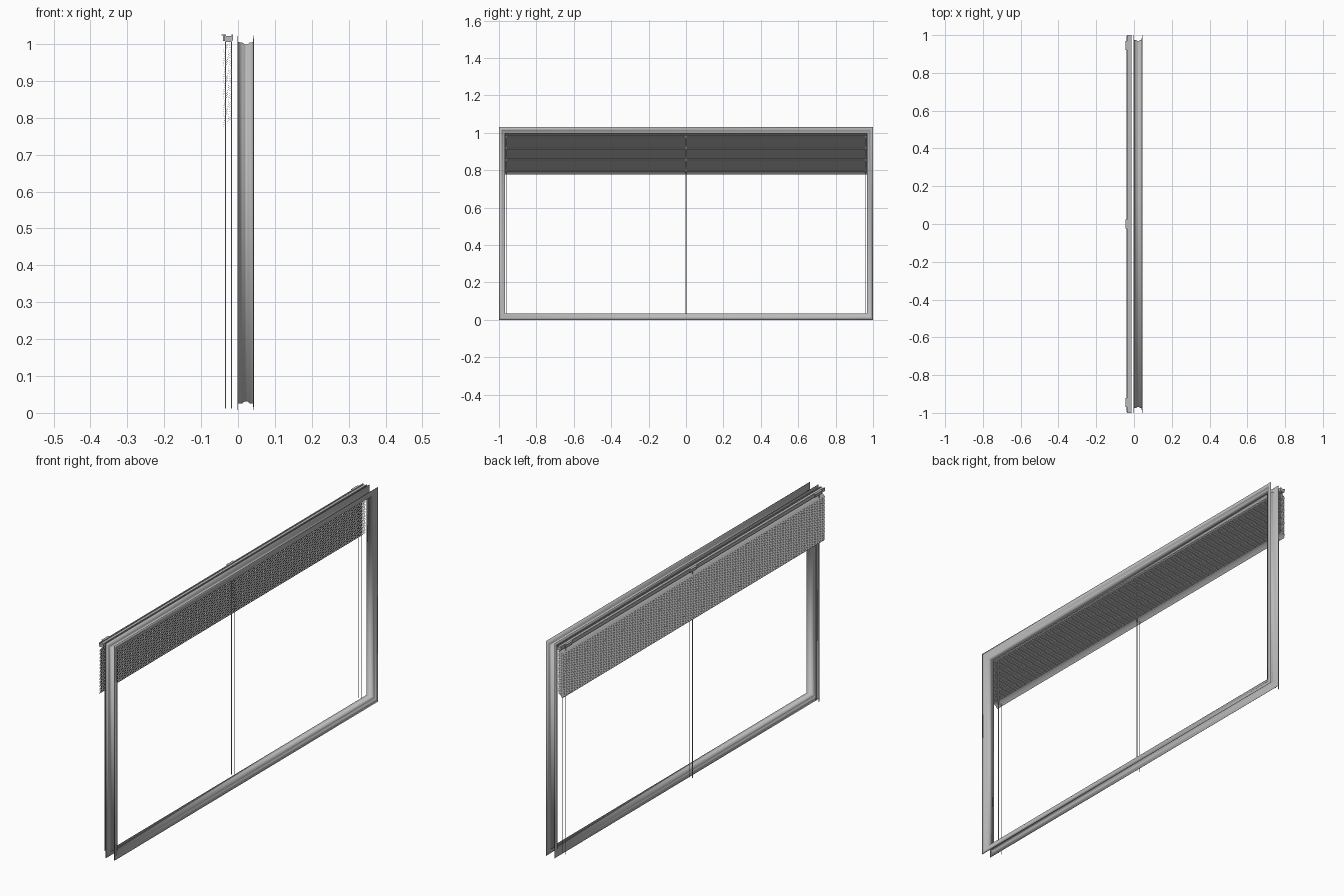
import bpy, bmesh, math

if "Cube" in bpy.data.objects:
    bpy.data.objects.remove(bpy.data.objects["Cube"])


def material(name, value):
    m = bpy.data.materials.new(name)
    m.use_nodes = True
    m.diffuse_color = (value, value, value, 1)
    m.node_tree.nodes["Principled BSDF"].inputs["Base Color"].default_value = (value, value, value, 1)
    return m


GREY = material("light grey", 0.5)
HEIGHT = 1.03


def finish(name, bm, smooth_angle=0):
    bmesh.ops.recalc_face_normals(bm, faces=bm.faces)
    mesh = bpy.data.meshes.new(name)
    bm.to_mesh(mesh)
    bm.free()
    mesh.materials.append(GREY)
    obj = bpy.data.objects.new(name, mesh)
    bpy.context.collection.objects.link(obj)
    if smooth_angle:
        bpy.context.view_layer.objects.active = obj
        obj.select_set(True)
        bpy.ops.object.shade_smooth_by_angle(angle=math.radians(smooth_angle))
        obj.select_set(False)


def bridge(bm, rings, closed):
    pairs = list(zip(rings, rings[1:])) + ([(rings[-1], rings[0])] if closed else [])
    for a, b in pairs:
        for i in range(len(a)):
            j = (i + 1) % len(a)
            bm.faces.new((a[i], a[j], b[j], b[i]))


def picture_frame(name, profile):
    """Sweep (x, inset) points around the rectangular opening with mitred corners."""
    bm = bmesh.new()
    rings = []
    for sy, top in ((-1, 0), (1, 0), (1, 1), (-1, 1)):
        rings.append([bm.verts.new((x, sy * (1 - d), HEIGHT - d if top else d)) for x, d in profile])
    bridge(bm, rings, True)
    finish(name, bm, 100)


def extrude_y(bm, section, y0, y1):
    """Extrude a closed (x, z) section along y."""
    rings = [[bm.verts.new((x, y, z)) for x, z in section] for y in (y0, y1)]
    bridge(bm, rings, False)
    for ring in rings:
        bm.faces.new(ring)


def box(bm, x0, x1, y0, y1, z0, z1):
    extrude_y(bm, [(x0, z0), (x1, z0), (x1, z1), (x0, z1)], y0, y1)


# Channel frame with thin flanges, a grooved core and a small bead on each face
picture_frame("window_frame", [
    (-0.002, 0), (-0.001, 0), (0, 0.025), (0.012, 0.026), (0.018, 0.031), (0.026, 0.031),
    (0.032, 0.026), (0.042, 0.025), (0.043, 0), (0.044, 0), (0.044, 0.014), (0.041, 0.016),
    (0.041, 0.026), (0.037, 0.033), (0.004, 0.033), (0, 0.026), (0, 0.016), (-0.002, 0.014)])

# Head rail with a shallow recess along its top
bm = bmesh.new()
extrude_y(bm, [(-0.034, 1.006), (-0.018, 1.006), (-0.014, 1.010), (-0.014, 1.025), (-0.018, 1.025),
               (-0.018, 1.021), (-0.033, 1.021), (-0.033, 1.025), (-0.038, 1.025), (-0.037, 1.010)], -1, 1)
finish("head_rail", bm)

# Mounting brackets hooked over the back of the head rail
bm = bmesh.new()
for y in (-0.945, 0, 0.945):
    box(bm, -0.045, -0.037, y - 0.025, y + 0.025, 1.023, 1.025)
    box(bm, -0.040, -0.037, y - 0.025, y + 0.025, 1.008, 1.023)
finish("brackets", bm)

# Stack of nearly closed slats, rising towards the frame
bm = bmesh.new()
COUNT = 38
for i in range(COUNT):
    z = 0.787 + i * (0.207 / (COUNT - 1))
    arc = []
    for k in range(7):
        t = k / 3 - 1
        arc.append((-0.029 + 0.011 * t, z + 0.003 * (1 - t * t) + 0.010 * t))
    section = arc + [(x, h - 0.0005) for x, h in reversed(arc)]
    extrude_y(bm, section, -0.995, 0.995)
finish("slats", bm, 30)

# Paired guide cords on either side of the slats
bm = bmesh.new()
for y in (-0.96, 0, 0.96):
    for x in (-0.034, -0.0175):
        box(bm, x - 0.001, x + 0.001, y - 0.0015, y + 0.0015, 0.012, 1.006)
finish("cords", bm)
